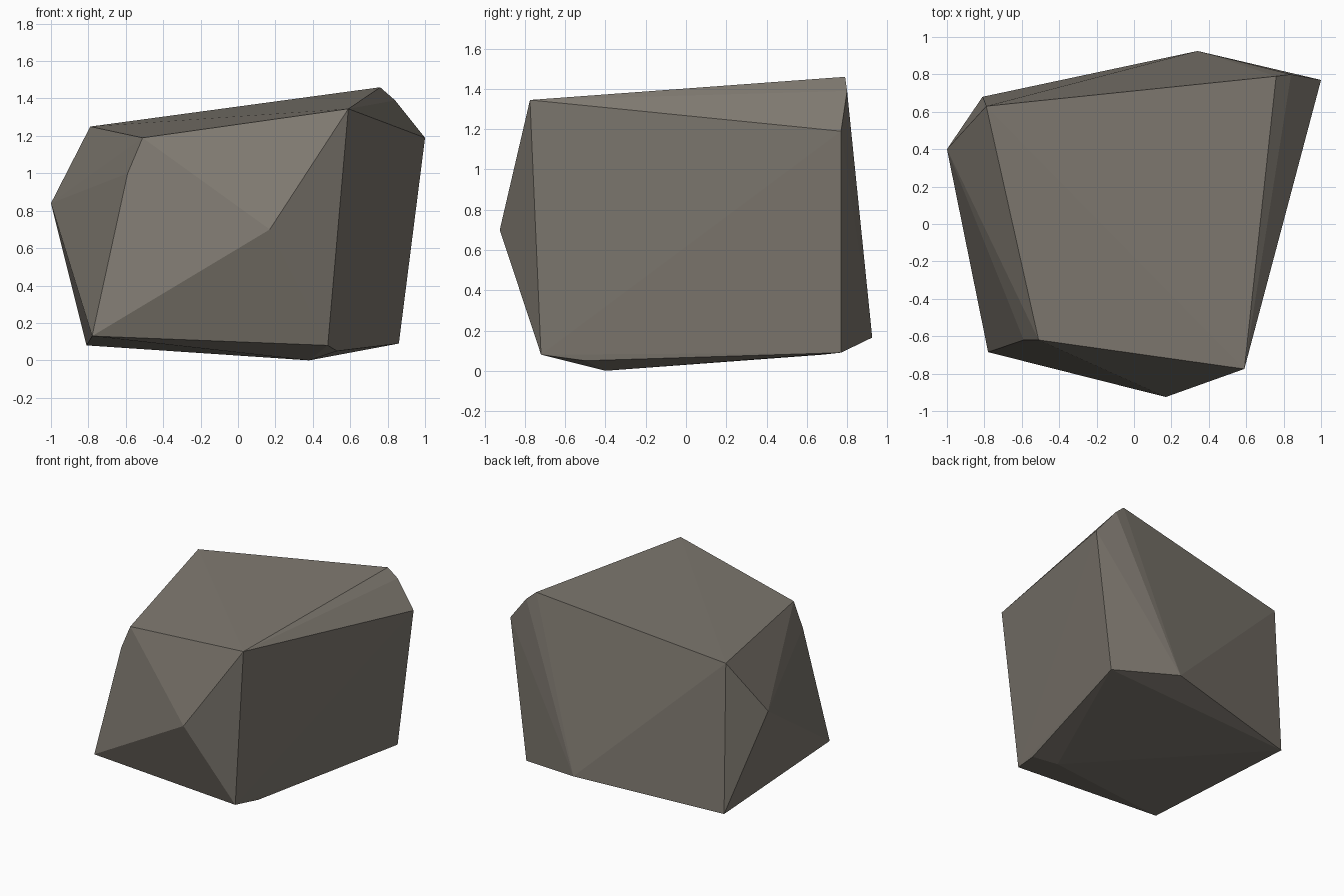
import bpy
import bmesh

# Remove only the default cube
default_cube = bpy.data.objects.get("Cube")
if default_cube:
    bpy.data.objects.remove(default_cube, do_unlink=True)


def flat_material(name, colour):
    material = bpy.data.materials.new(name)
    material.use_nodes = True
    material.diffuse_color = colour
    shader = material.node_tree.nodes["Principled BSDF"]
    shader.inputs["Base Color"].default_value = colour
    shader.inputs["Roughness"].default_value = 0.9
    return material


def convex_rock(name, corners, material):
    """Wrap a faceted convex shell around the given corner points."""
    bm = bmesh.new()
    for corner in corners:
        bm.verts.new(corner)
    hull = bmesh.ops.convex_hull(bm, input=bm.verts[:])
    spare = {v for v in hull["geom_interior"] + hull["geom_unused"]
             if isinstance(v, bmesh.types.BMVert)}
    bmesh.ops.delete(bm, geom=list(spare), context="VERTS")
    bmesh.ops.recalc_face_normals(bm, faces=bm.faces[:])
    mesh = bpy.data.meshes.new(name)
    bm.to_mesh(mesh)
    bm.free()
    mesh.materials.append(material)
    rock = bpy.data.objects.new(name, mesh)
    bpy.context.collection.objects.link(rock)
    return rock


# Crown corners
crown = [(0.59, -0.775, 1.345), (-0.51, -0.62, 1.19), (-0.79, 0.63, 1.25),
         (0.76, 0.79, 1.46), (0.84, 0.8, 1.39), (1, 0.77, 1.19)]
# Bulges around the middle
waist = [(0.17, -0.925, 0.7), (-1, 0.4, 0.84), (-0.59, -0.62, 1)]
# Underside corners
base = [(-0.78, -0.685, 0.13), (0.48, -0.72, 0.08), (0.53, -0.5, 0.05),
        (0.38, -0.4, 0), (0.86, 0.77, 0.09), (0.84, 0.69, 0.115),
        (0.34, 0.925, 0.165), (-0.81, 0.68, 0.08)]

stone = flat_material("warm grey stone", (0.212, 0.192, 0.163, 1))
convex_rock("boulder", crown + waist + base, stone)
